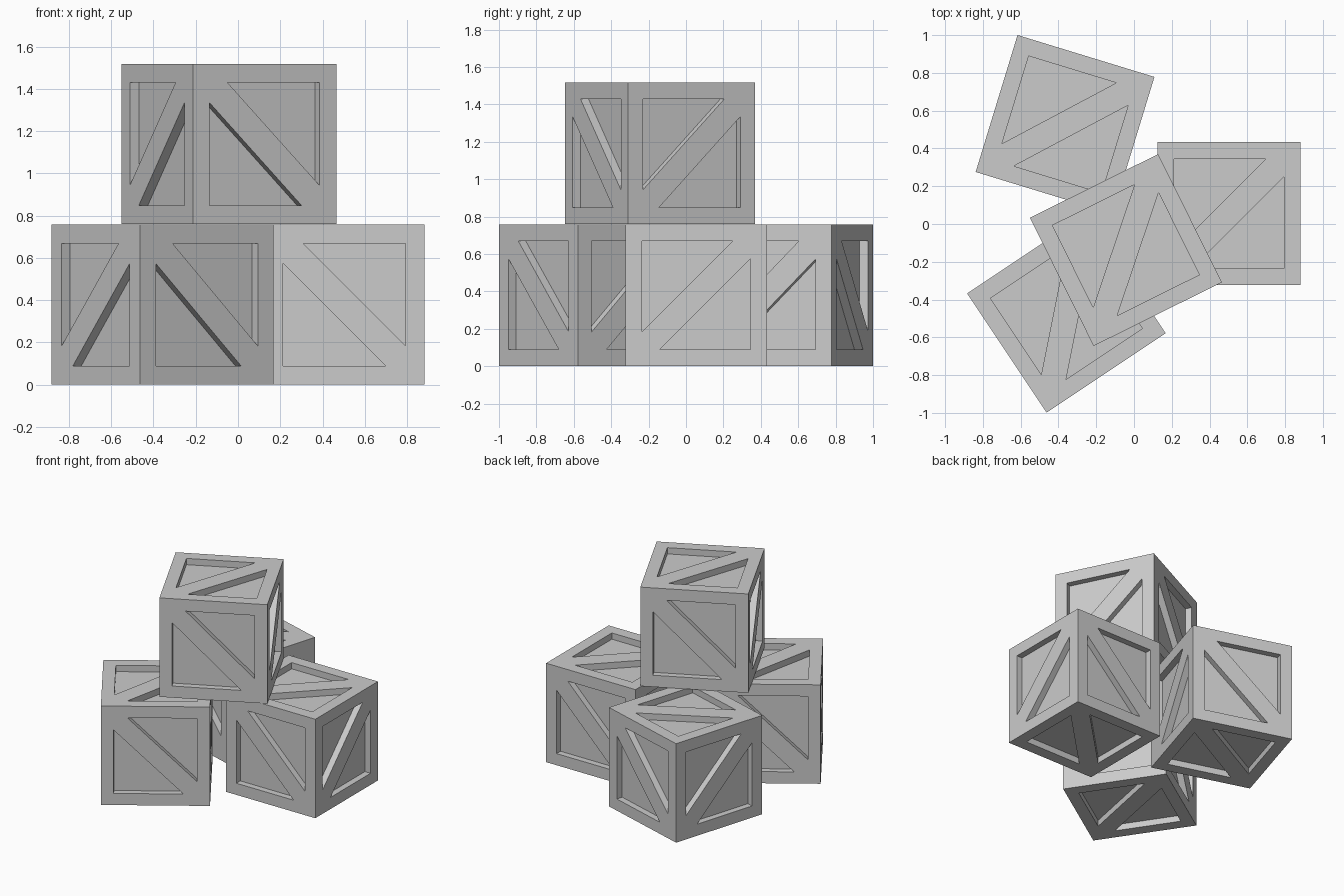
import bpy, bmesh
from math import radians
from mathutils import Vector

if "Cube" in bpy.data.objects:
    bpy.data.objects.remove(bpy.data.objects["Cube"])

H = 0.379           # half crate side
A, B = 0.29, 0.195  # panel edge and diagonal bar offset
DEPTH = 0.048       # panel recess

X, Y, Z = Vector((1, 0, 0)), Vector((0, 1, 0)), Vector((0, 0, 1))
# in-plane axes per side; the brace runs along u + v
SIDES = [(Y, Z), (-Y, Z), (Z, -X), (Z, X), (X, Y), (Y, X)]


def add_side(bm, u, v):
    n = u.cross(v)

    def face(pts):
        bm.faces.new([bm.verts.new(u * a + v * b + n * c) for a, b, c in pts])

    ll, lr, ur, ul = (-H, -H, H), (H, -H, H), (H, H, H), (-H, H, H)
    p = [(-A, A, H), (-A, -B, H), (B, A, H)]   # upper triangle
    q = [(A, -A, H), (A, B, H), (-B, -A, H)]   # lower triangle
    # border boards and diagonal brace
    face([ll, p[1], p[0], ul])
    face([ul, p[0], p[2], ur])
    face([ur, q[1], q[0], lr])
    face([lr, q[0], q[2], ll])
    face([ll, q[2], q[1], ur, p[2], p[1]])
    # recessed panels
    for tri in (p, q):
        low = [(a, b, H - DEPTH) for a, b, _ in tri]
        face(low)
        for i in range(3):
            j = (i + 1) % 3
            face([tri[i], tri[j], low[j], low[i]])


def crate_mesh():
    bm = bmesh.new()
    for u, v in SIDES:
        add_side(bm, u, v)
    bmesh.ops.remove_doubles(bm, verts=bm.verts, dist=1e-4)
    bmesh.ops.recalc_face_normals(bm, faces=bm.faces)
    mesh = bpy.data.meshes.new("crate")
    bm.to_mesh(mesh)
    bm.free()
    return mesh


# three crates on the floor, one stacked on top
mesh = crate_mesh()
for name, x, y, z, turn in [
    ("right_crate", 0.503, 0.055, H, 0),
    ("back_crate", -0.365, 0.527, H, -17),
    ("front_crate", -0.358, -0.473, H, 33.7),
    ("top_crate", -0.043, -0.138, 3 * H + 0.002, 26.4),
]:
    ob = bpy.data.objects.new(name, mesh)
    ob.location = (x, y, z)
    ob.rotation_euler.z = radians(turn)
    bpy.context.collection.objects.link(ob)
